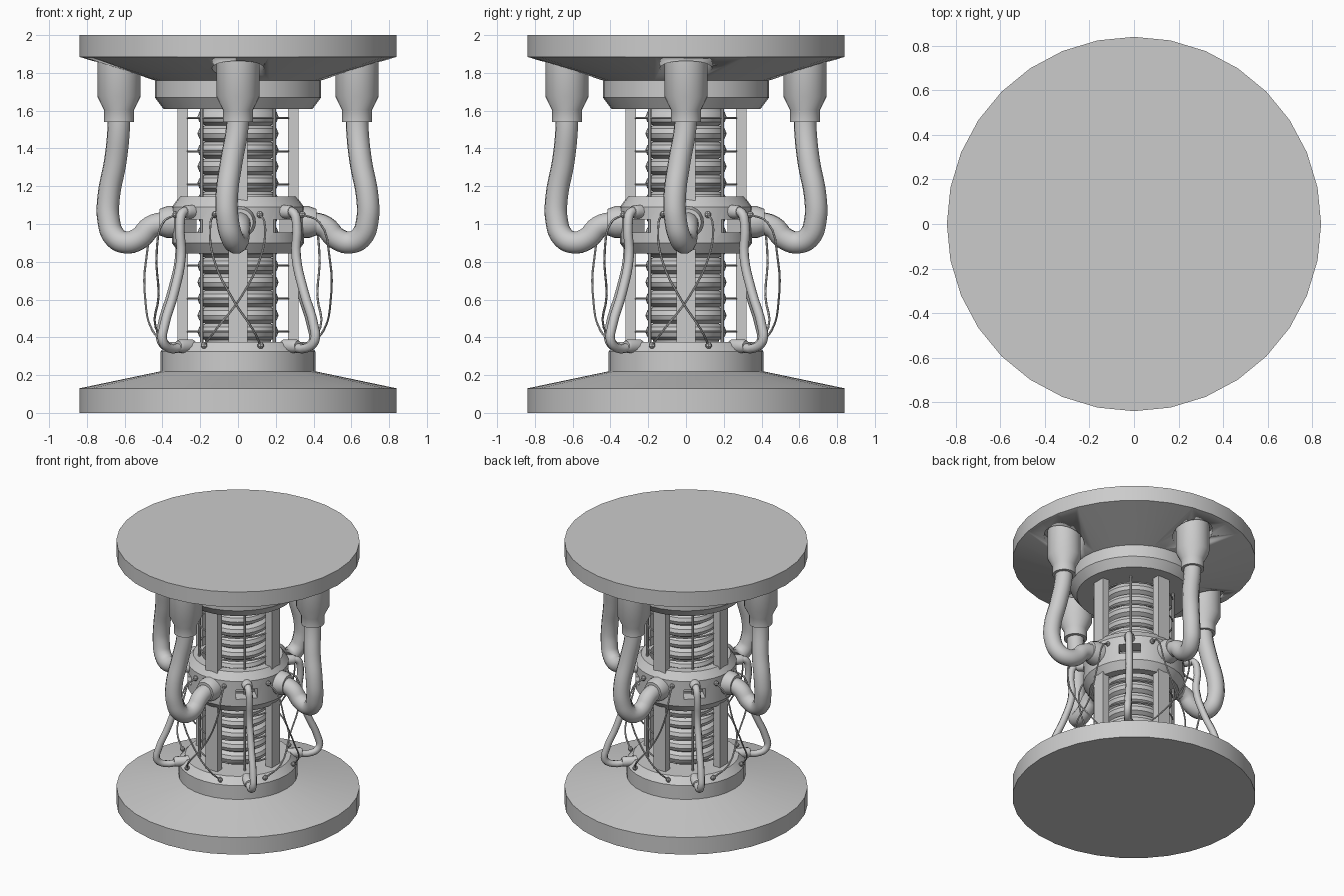
import bpy, bmesh
from math import pi, sin, cos
from mathutils import Matrix

if "Cube" in bpy.data.objects:
    bpy.data.objects.remove(bpy.data.objects["Cube"])

I = Matrix.Identity(4)


def finish(ob, angle=0.55):
    bpy.ops.object.select_all(action='DESELECT')
    bpy.context.view_layer.objects.active = ob
    ob.select_set(True)
    bpy.ops.object.shade_smooth_by_angle(angle=angle)


def lathe(name, prof, n=32, mat=I, closed=False):
    """Revolve (radius, z) points; open profiles get end caps."""
    bm = bmesh.new()
    rings = [[bm.verts.new((r * cos(2 * pi * i / n), r * sin(2 * pi * i / n), z))
              for i in range(n)] for r, z in prof]
    pairs = list(zip(rings, rings[1:]))
    if closed:
        pairs.append((rings[-1], rings[0]))
    else:
        bm.faces.new(rings[0])
        bm.faces.new(rings[-1])
    for a, b in pairs:
        for i in range(n):
            j = (i + 1) % n
            bm.faces.new((a[i], a[j], b[j], b[i]))
    bmesh.ops.transform(bm, matrix=mat, verts=bm.verts)
    bmesh.ops.recalc_face_normals(bm, faces=bm.faces)
    me = bpy.data.meshes.new(name)
    bm.to_mesh(me)
    bm.free()
    ob = bpy.data.objects.new(name, me)
    bpy.context.collection.objects.link(ob)
    finish(ob)
    return ob


def box(name, size, mat):
    bm = bmesh.new()
    bmesh.ops.create_cube(bm, size=1, matrix=mat @ Matrix.Diagonal((*size, 1)))
    me = bpy.data.meshes.new(name)
    bm.to_mesh(me)
    bm.free()
    ob = bpy.data.objects.new(name, me)
    bpy.context.collection.objects.link(ob)
    return ob


def tube(name, pts, radius, mat, res=4, steps=5):
    """Round hose through (radial, sideways, z) points."""
    cu = bpy.data.curves.new(name, 'CURVE')
    cu.dimensions = '3D'
    cu.bevel_depth, cu.bevel_resolution, cu.resolution_u = radius, res, steps
    cu.use_fill_caps = True
    sp = cu.splines.new('BEZIER')
    sp.bezier_points.add(len(pts) - 1)
    for b, p in zip(sp.bezier_points, pts):
        b.co = p
        b.handle_left_type = b.handle_right_type = 'AUTO'
    ob = bpy.data.objects.new(name, cu)
    bpy.context.collection.objects.link(ob)
    ob.matrix_world = mat
    bpy.ops.object.select_all(action='DESELECT')
    bpy.context.view_layer.objects.active = ob
    ob.select_set(True)
    bpy.ops.object.convert(target='MESH')
    finish(bpy.context.object, 0.9)


def cut(ob, cutter):
    m = ob.modifiers.new('cut', 'BOOLEAN')
    m.operation, m.solver, m.object = 'DIFFERENCE', 'EXACT', cutter
    cutter.hide_render = True
    cutter.hide_set(True)


def spot(x, z, y=0):
    return Matrix.Translation((x, y, z))


LIE = Matrix.Rotation(pi / 2, 4, 'Y')  # lathe axis turned to point outwards

# End plates and the slotted middle collar
lathe('base_plate', [(.84, 0), (.84, .13), (.41, .22), (.41, .325), (.365, .375)])
top = lathe('top_plate', [(.395, 1.61), (.44, 1.67), (.44, 1.76), (.84, 1.885), (.84, 2)])
collar = lathe('middle_collar', [(.31, 1.145), (.35, 1.09), (.35, .9), (.31, .845),
                                 (.25, .845), (.25, 1.145)], closed=True)

# Ribbed core column
core = [(.17, .36)]
for i in range(14):
    z = .385 + i * .0875
    core += [(.175, z), (.205, z + .018), (.215, z + .044), (.205, z + .07)]
lathe('ribbed_core', core + [(.17, 1.62)])

# Thin cage hoops around the core
for i, z in enumerate((.43, .605, .78, 1.21, 1.385, 1.56)):
    lathe(f'cage_hoop_{i}', [(.27 + .006 * cos(a * pi / 3), z + .006 * sin(a * pi / 3))
                             for a in range(6)], closed=True)

big = [(.63, 0, 1.62), (.632, -.005, 1.5), (.65, -.035, 1.33), (.685, -.06, 1.14),
       (.685, -.055, 1.02), (.655, -.035, .935), (.595, -.012, .902), (.52, 0, .925),
       (.46, .005, .985), (.36, .01, 1.01)]
mid = [(.36, 0, 1.065), (.415, 0, 1.06), (.437, .003, 1.0), (.43, .005, .83),
       (.485, .008, .64), (.56, .008, .46), (.57, .005, .385), (.52, 0, .345), (.38, 0, .355)]
wire_a = [(.34, -.12, 1.05), (.43, -.145, 1.01), (.485, -.13, .82), (.49, -.02, .59),
          (.455, .08, .44), (.385, .12, .358)]
wire_b = [(.33, .115, 1.05), (.395, .14, 1.01), (.43, .13, .86), (.42, .02, .62),
          (.435, -.11, .45), (.355, -.18, .358)]

for k in range(4):
    q = Matrix.Rotation(k * pi / 2, 4, 'Z')
    d = Matrix.Rotation(k * pi / 2 + pi / 4, 4, 'Z')

    # Upright posts and slim cage rods
    box(f'post_{k}', (.055, .1, 1.26), q @ spot(.293, .995))
    lathe(f'cage_rod_{k}', [(.009, .36), (.009, 1.62)], 8, d @ spot(.27, 0))

    # Large hoses with top sockets in recesses and collar nozzles
    cut(top, lathe(f'recess_cutter_{k}', [(.138, 1.6), (.138, 1.885)], 24, q @ spot(.63, 0)))
    lathe(f'hose_socket_{k}', [(.08, 1.54), (.08, 1.605), (.115, 1.675), (.115, 1.92)],
          24, q @ spot(.63, 0))
    tube(f'large_hose_{k}', big, .06, q, 4, 5)
    lathe(f'large_nozzle_{k}', [(.085, 0), (.085, .05), (.07, .09)], 20,
          q @ spot(.325, 1.01, .01) @ LIE)

    # Collar slots, medium hoses and their fittings on the diagonals
    cut(collar, box(f'slot_cutter_{k}', (.3, .15, .07), d @ spot(.35, .99)))
    tube(f'medium_hose_{k}', mid, .025, d, 2, 4)
    lathe(f'upper_fitting_{k}', [(.036, 0), (.036, .06), (.028, .075)], 12,
          d @ spot(.325, 1.065) @ LIE)
    lathe(f'lower_fitting_{k}', [(.036, 0), (.036, .09), (.028, .105)], 12,
          d @ spot(.345, .353) @ LIE)

    # Crossing thin wires with plug ends
    for tag, w in (('a', wire_a), ('b', wire_b)):
        tube(f'thin_wire_{tag}_{k}', w, .006, q, 1, 4)
        for e, p in (('top', w[0]), ('foot', w[-1])):
            lathe(f'wire_plug_{tag}_{e}_{k}', [(.008, -.017), (.017, -.006), (.017, .006), (.008, .017)],
                  8, q @ spot(p[0], p[2], p[1]))
